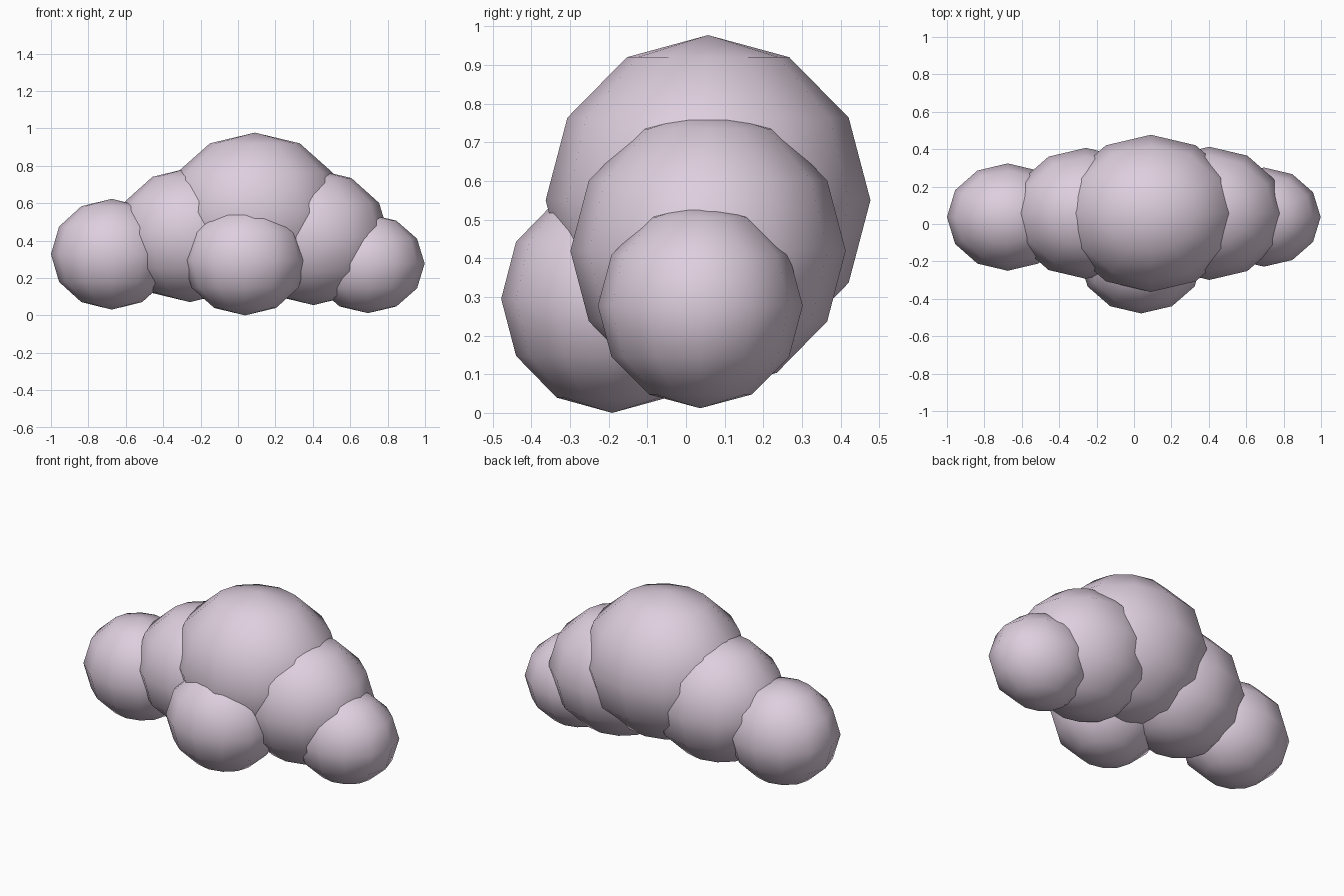
import bpy

if "Cube" in bpy.data.objects:
    bpy.data.objects.remove(bpy.data.objects["Cube"])

# Soft pale mauve shared by every puff
mat = bpy.data.materials.new("cloud_mauve")
mat.diffuse_color = (0.73, 0.62, 0.73, 1.0)
mat.use_nodes = True
mat.node_tree.nodes["Principled BSDF"].inputs["Base Color"].default_value = mat.diffuse_color


def puff(name, centre, radii):
    """Low-poly, smooth-shaded ellipsoid."""
    bpy.ops.mesh.primitive_uv_sphere_add(segments=12, ring_count=6, radius=1, location=centre)
    ob = bpy.context.object
    ob.name = name
    ob.scale = radii
    bpy.ops.object.transform_apply(location=False, rotation=False, scale=True)
    bpy.ops.object.shade_smooth()
    ob.data.materials.append(mat)


# Cloud puffs: name, centre, radii
puffs = [
    ("centre_puff", (0.09, 0.057, 0.55), (0.48, 0.42, 0.427)),
    ("left_middle_puff", (-0.257, 0.057, 0.43), (0.40, 0.35, 0.359)),
    ("right_middle_puff", (0.403, 0.057, 0.419), (0.406, 0.356, 0.364)),
    ("left_end_puff", (-0.675, 0.037, 0.327), (0.325, 0.287, 0.296)),
    ("right_end_puff", (0.695, 0.037, 0.277), (0.303, 0.265, 0.265)),
    ("front_puff", (0.038, -0.191, 0.295), (0.33, 0.287, 0.295)),
]
for name, centre, radii in puffs:
    puff(name, centre, radii)
